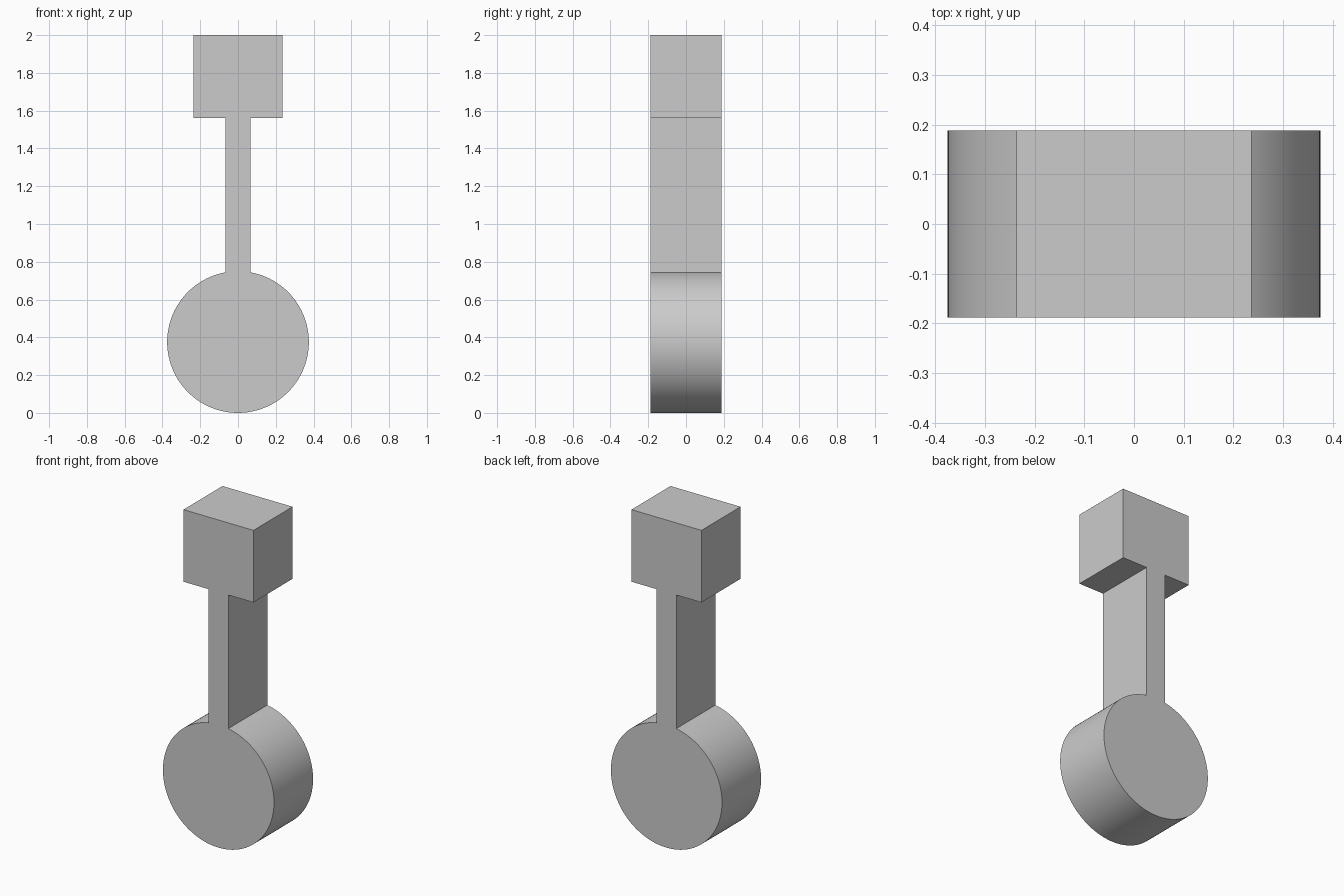
import bpy, bmesh, math

if "Cube" in bpy.data.objects:
    bpy.data.objects.remove(bpy.data.objects["Cube"])

R = 0.375            # disc radius
HALF_DEPTH = 0.1885  # half thickness along y
STEM = 0.0665        # stem half width
HEAD = 0.2365        # head half width
HEAD_Z, TOP_Z = 1.56, 2.0
SEGMENTS = 128

# Outline: round base, narrow stem, square head
gap = math.asin(STEM / R)
outline = []
for i in range(SEGMENTS + 1):
    a = gap + (2 * math.pi - 2 * gap) * i / SEGMENTS
    outline.append((R * math.sin(a), R + R * math.cos(a)))
outline += [(-STEM, HEAD_Z), (-HEAD, HEAD_Z), (-HEAD, TOP_Z),
            (HEAD, TOP_Z), (HEAD, HEAD_Z), (STEM, HEAD_Z)]

# Extrude the outline through the depth
bm = bmesh.new()
face = bm.faces.new([bm.verts.new((x, -HALF_DEPTH, z)) for x, z in outline])
ext = bmesh.ops.extrude_face_region(bm, geom=[face], use_keep_orig=True)
moved = [g for g in ext["geom"] if isinstance(g, bmesh.types.BMVert)]
bmesh.ops.translate(bm, verts=moved, vec=(0, 2 * HALF_DEPTH, 0))
bmesh.ops.recalc_face_normals(bm, faces=bm.faces)

mesh = bpy.data.meshes.new("disc_stem_and_head")
bm.to_mesh(mesh)
bm.free()
obj = bpy.data.objects.new("disc_stem_and_head", mesh)
bpy.context.collection.objects.link(obj)

# Smooth rim, crisp edges
bpy.context.view_layer.objects.active = obj
obj.select_set(True)
bpy.ops.object.shade_smooth_by_angle(angle=math.radians(30))
